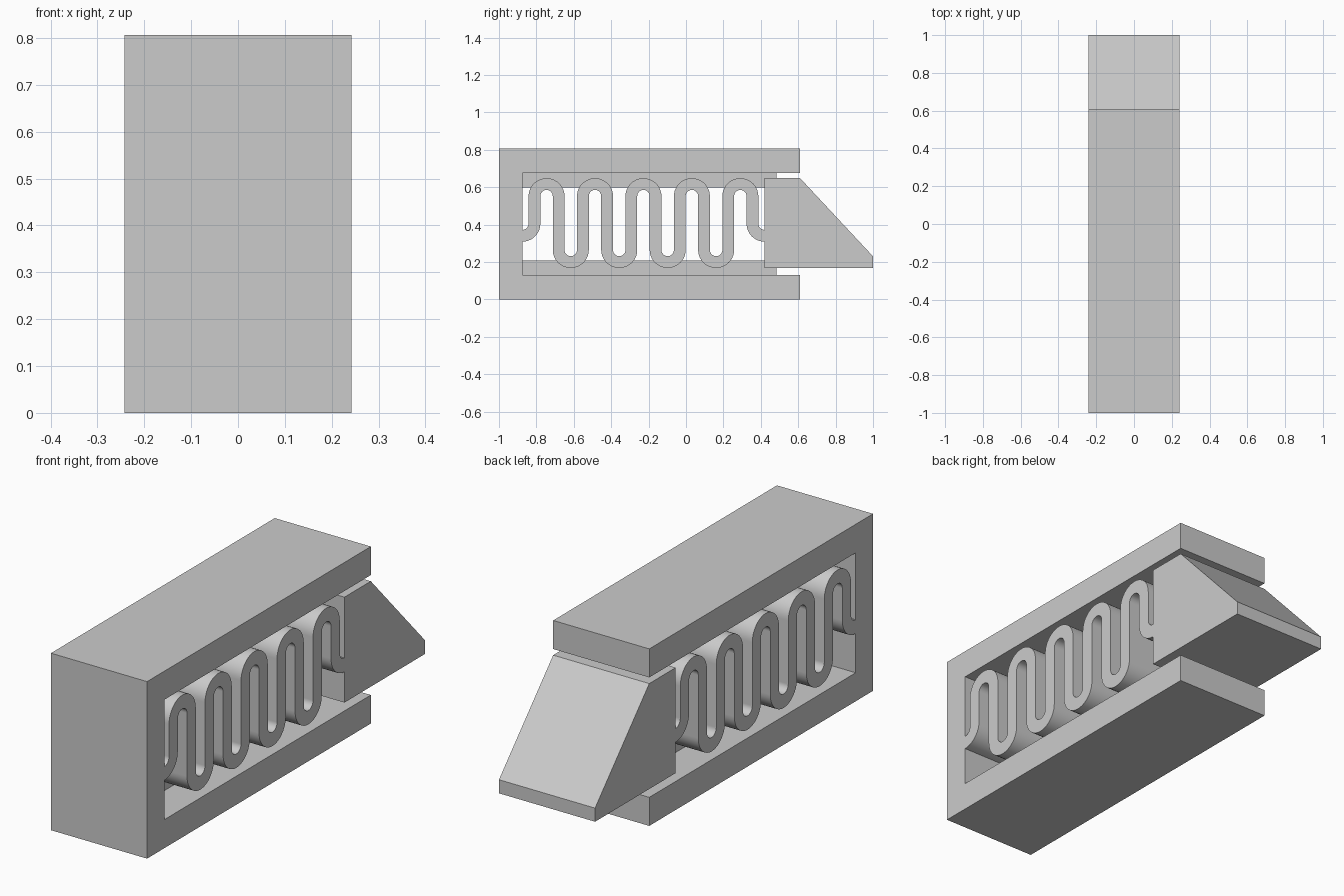
import bpy, bmesh, math

cube = bpy.data.objects.get("Cube")
if cube:
    bpy.data.objects.remove(cube, do_unlink=True)

GREY = (0.6, 0.6, 0.6, 1.0)
mat = bpy.data.materials.new("plain_grey")
mat.use_nodes = True
mat.diffuse_color = GREY
mat.node_tree.nodes["Principled BSDF"].inputs["Base Color"].default_value = GREY

HALF = 0.242      # half width of the body
HEIGHT = 0.806
ARM = 0.13        # thickness of the two arms
WALL = -0.875     # inner face of the front wall
BLOCK = 0.42      # inner face of the sliding wedge


def prism(name, profile, half):
    """Extrude a (y, z) profile symmetrically along x."""
    bm = bmesh.new()
    face = bm.faces.new([bm.verts.new((-half, y, z)) for y, z in profile])
    out = bmesh.ops.extrude_face_region(bm, geom=[face])
    moved = [v for v in out["geom"] if isinstance(v, bmesh.types.BMVert)]
    bmesh.ops.translate(bm, verts=moved, vec=(2 * half, 0, 0))
    bmesh.ops.recalc_face_normals(bm, faces=bm.faces)
    mesh = bpy.data.meshes.new(name)
    bm.to_mesh(mesh)
    bm.free()
    mesh.materials.append(mat)
    obj = bpy.data.objects.new(name, mesh)
    bpy.context.collection.objects.link(obj)
    return obj


def box(y0, y1, z0, z1):
    return [(y0, z0), (y1, z0), (y1, z1), (y0, z1)]


# C-shaped frame, open at the back
END = 0.61
prism("frame", [(-1, 0), (END, 0), (END, ARM), (WALL, ARM), (WALL, HEIGHT - ARM),
                (END, HEIGHT - ARM), (END, HEIGHT), (-1, HEIGHT)], HALF)

# Narrow guide rails along the middle of each arm
RAIL = 0.078
prism("lower_rail", box(WALL, 0.485, ARM, ARM + RAIL), 0.08)
prism("upper_rail", box(WALL, 0.485, HEIGHT - ARM - RAIL, HEIGHT - ARM), 0.08)

# Sliding wedge at the back
prism("sliding_wedge", [(BLOCK, 0.168), (1, 0.168), (1, 0.23), (END, 0.648), (BLOCK, 0.648)], HALF)

# Serpentine spring: a centre line with normals, offset to both sides
R = (BLOCK - WALL) / 20
T = 0.0315
TOP, BOTTOM, MID = 0.648 - R - T, 0.168 + R + T, 0.34
path = []


def arc(cy, cz, a0, a1, steps, turn):
    for i in range(steps + 1):
        a = math.radians(a0 + (a1 - a0) * i / steps)
        c, s = math.cos(a), math.sin(a)
        path.append((cy + R * c, cz + R * s, turn * c, turn * s))


arc(WALL, MID + R, -90, 0, 10, 1)
for i in range(9):
    cy = WALL + R * (2 + 2 * i)
    if i % 2 == 0:
        arc(cy, TOP, 180, 0, 20, -1)
    else:
        arc(cy, BOTTOM, 180, 360, 20, 1)
arc(BLOCK, MID + R, 180, 270, 10, 1)

side_a = [(y + T * ny, z + T * nz) for y, z, ny, nz in path]
side_b = [(y - T * ny, z - T * nz) for y, z, ny, nz in path]
spring = prism("serpentine_spring", side_a + side_b[::-1], HALF)

bpy.ops.object.select_all(action="DESELECT")
spring.select_set(True)
bpy.context.view_layer.objects.active = spring
bpy.ops.object.shade_smooth_by_angle(angle=math.radians(30))
